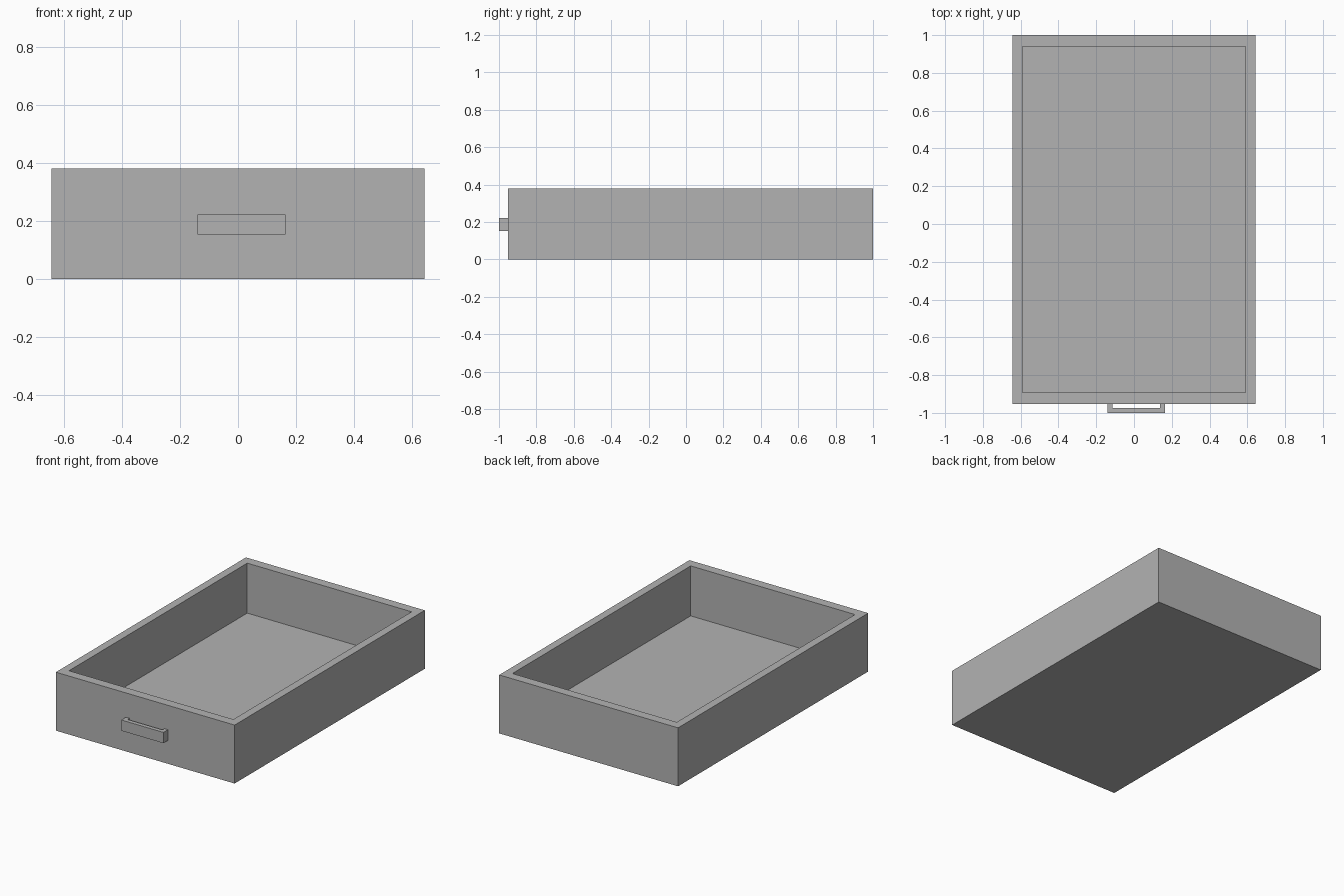
import bpy
import bmesh
from mathutils import Matrix, Vector

cube = bpy.data.objects.get("Cube")
if cube:
    bpy.data.objects.remove(cube, do_unlink=True)

grey = bpy.data.materials.new("plain_grey")
grey.use_nodes = True
colour = (0.45, 0.45, 0.45, 1)
grey.diffuse_color = colour
grey.node_tree.nodes["Principled BSDF"].inputs["Base Color"].default_value = colour


def add_object(name, bm):
    bmesh.ops.recalc_face_normals(bm, faces=bm.faces)
    mesh = bpy.data.meshes.new(name)
    bm.to_mesh(mesh)
    bm.free()
    mesh.materials.append(grey)
    obj = bpy.data.objects.new(name, mesh)
    bpy.context.collection.objects.link(obj)
    return obj


def box(low, high):
    low, high = Vector(low), Vector(high)
    bm = bmesh.new()
    place = Matrix.Translation((low + high) / 2) @ Matrix.Diagonal((*(high - low), 1))
    bmesh.ops.create_cube(bm, size=1, matrix=place)
    return bm


# Open tray: inset the top face, then sink it down to the floor
WIDTH, FRONT, BACK, HEIGHT = 0.643, -0.953, 1.0, 0.38
SIDE_WALL, END_WALL, FLOOR = 0.052, 0.061, 0.055
tray = box((-WIDTH, FRONT, 0), (WIDTH, BACK, HEIGHT))
top = max(tray.faces, key=lambda f: f.calc_center_median().z)
bmesh.ops.inset_region(tray, faces=[top], thickness=END_WALL, use_even_offset=True)
for v in top.verts:
    v.co.x = (WIDTH - SIDE_WALL) * (1 if v.co.x > 0 else -1)
sunk = bmesh.ops.extrude_face_region(tray, geom=[top])
bmesh.ops.delete(tray, geom=[top], context="FACES_ONLY")
for v in sunk["geom"]:
    if isinstance(v, bmesh.types.BMVert):
        v.co.z = FLOOR
add_object("drawer_tray", tray)

# Pull handle: a U-shaped outline raised into a solid bar with two legs
LEFT, RIGHT, LEG, BAR = 0.164, -0.139, 0.026, -0.973
outline = [(RIGHT, FRONT), (RIGHT, -1), (LEFT, -1), (LEFT, FRONT),
           (LEFT - LEG, FRONT), (LEFT - LEG, BAR), (RIGHT + LEG, BAR), (RIGHT + LEG, FRONT)]
handle = bmesh.new()
base = handle.faces.new([handle.verts.new((x, y, 0.152)) for x, y in outline])
raised = bmesh.ops.extrude_face_region(handle, geom=[base])
bmesh.ops.translate(handle, vec=(0, 0, 0.07),
                    verts=[v for v in raised["geom"] if isinstance(v, bmesh.types.BMVert)])
if len(handle.faces) < len(outline) + 2:
    handle.faces.new([v for v in base.verts])
add_object("front_handle", handle)
